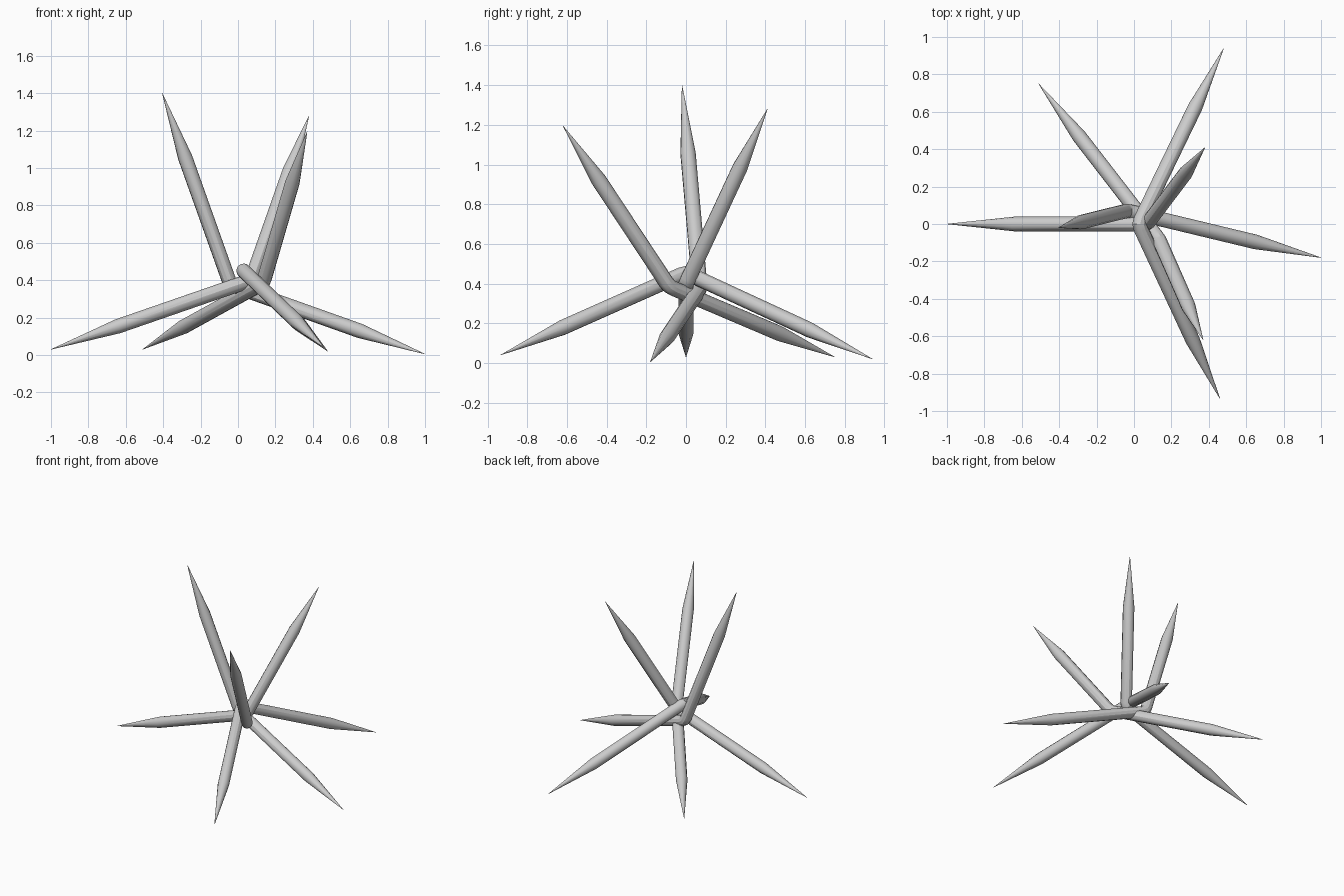
import bpy
from mathutils import Vector

if "Cube" in bpy.data.objects:
    bpy.data.objects.remove(bpy.data.objects["Cube"])

RADIUS = 0.039
TAPER = 0.335   # share of each arm that narrows to a point


def bent_spike(name, tip_a, bend, tip_b):
    """Round bar bent in the middle and sharpened at both ends."""
    a, m, b = Vector(tip_a), Vector(bend), Vector(tip_b)
    da, db = (a - m).normalized(), (b - m).normalized()
    path = [
        (a, 0.02), (a.lerp(m, TAPER), 1.0),
        (m + da * 0.03, 1.0), (m + (da + db) * 0.006, 1.0), (m + db * 0.03, 1.0),
        (b.lerp(m, TAPER), 1.0), (b, 0.02),
    ]
    curve = bpy.data.curves.new(name, 'CURVE')
    curve.dimensions = '3D'
    curve.bevel_depth = RADIUS
    curve.bevel_resolution = 4
    curve.use_fill_caps = True
    spline = curve.splines.new('POLY')
    spline.points.add(len(path) - 1)
    for point, (co, radius) in zip(spline.points, path):
        point.co = (*co, 1.0)
        point.radius = radius
    obj = bpy.data.objects.new(name, curve)
    bpy.context.collection.objects.link(obj)
    # turn the swept curve into a smooth mesh
    bpy.ops.object.select_all(action='DESELECT')
    obj.select_set(True)
    bpy.context.view_layer.objects.active = obj
    bpy.ops.object.convert(target='MESH')
    bpy.ops.object.shade_smooth_by_angle()


# Bar lying front to back, both points on the ground
bent_spike("ground_spike_bar", (0.48, 0.94, 0.02), (0.025, 0.0, 0.455), (0.46, -0.935, 0.04))
# Bars with one point on the ground and one in the air
bent_spike("left_spike_bar", (-1.0, 0.0, 0.03), (0.07, 0.0, 0.40), (0.38, 0.41, 1.28))
bent_spike("right_spike_bar", (1.0, -0.18, 0.005), (-0.04, 0.07, 0.375), (-0.405, -0.02, 1.4))
bent_spike("back_spike_bar", (-0.51, 0.75, 0.03), (0.135, -0.085, 0.385), (0.37, -0.62, 1.195))
